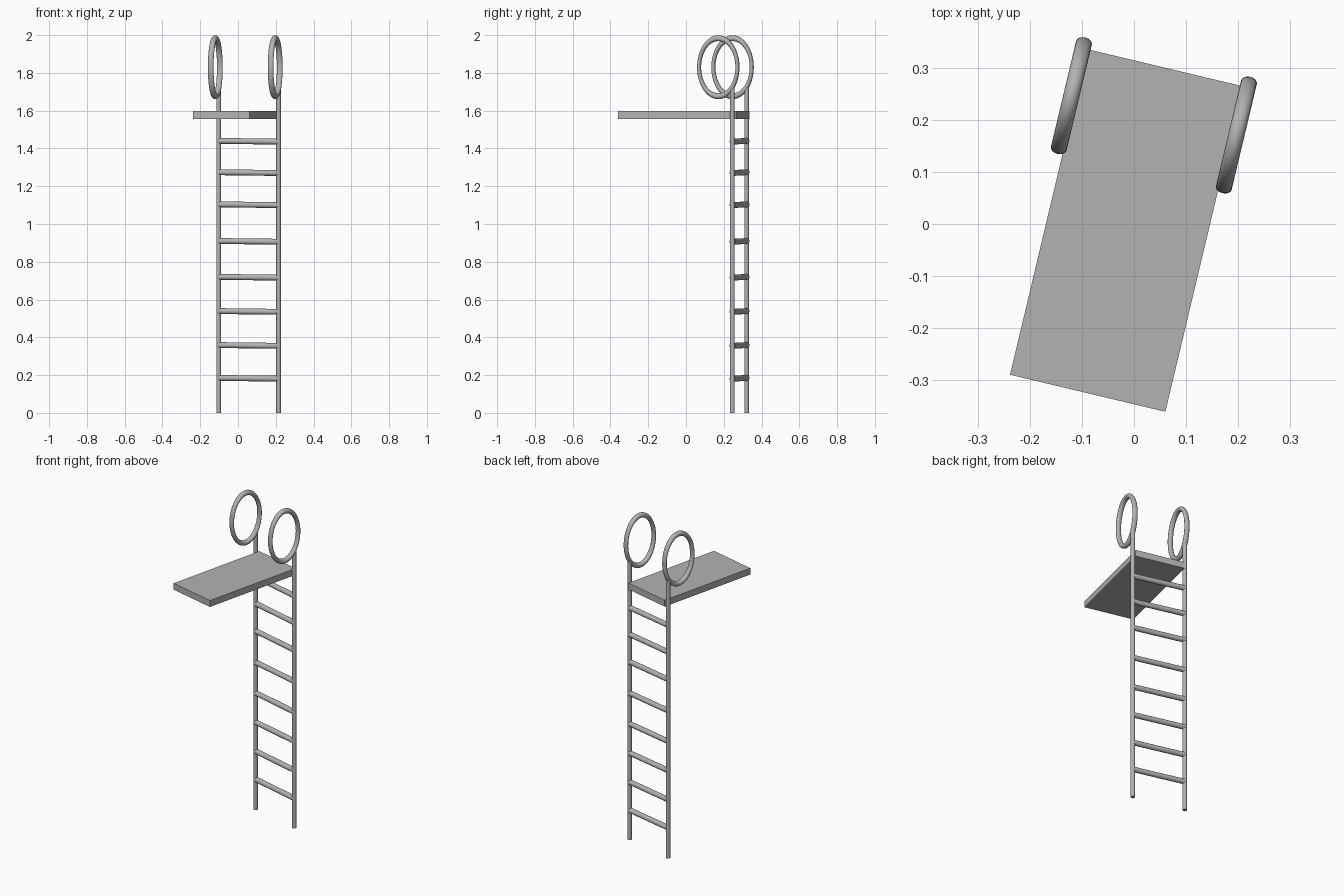
import bpy
from math import radians, pi
from mathutils import Matrix, Vector

cube = bpy.data.objects.get("Cube")
if cube:
    bpy.data.objects.remove(cube, do_unlink=True)

# Single grey colour
grey = bpy.data.materials.new("plain grey")
grey.use_nodes = True
colour = (0.45, 0.45, 0.45, 1)
grey.diffuse_color = colour
grey.node_tree.nodes["Principled BSDF"].inputs["Base Color"].default_value = colour

# The whole tower is turned a little about the vertical
FRAME = Matrix.Translation((-0.0145, -0.0125, 0)) @ Matrix.Rotation(radians(-13.4), 4, "Z")
SIDE = 0.163      # half the distance between the poles
POLE_Y = 0.304    # pole position along the board


def finish(name, local, smooth=True):
    obj = bpy.context.object
    obj.name = name
    obj.data.materials.append(grey)
    if smooth:
        bpy.ops.object.shade_smooth_by_angle(angle=radians(40))
    obj.matrix_world = FRAME @ local
    return obj


def rod(name, start, end, radius):
    a, b = Vector(start), Vector(end)
    bpy.ops.mesh.primitive_cylinder_add(vertices=24, radius=radius, depth=(b - a).length)
    turn = (b - a).to_track_quat("Z", "Y").to_matrix().to_4x4()
    return finish(name, Matrix.Translation((a + b) / 2) @ turn)


# Diving board
bpy.ops.mesh.primitive_cube_add(size=1)
finish("board", Matrix.Translation((0, 0, 1.577)) @ Matrix.Diagonal((0.307, 0.643, 0.04, 1)), False)

# Poles with an oval grab ring on top of each
for side, sign in (("left", 1), ("right", -1)):
    x = sign * SIDE
    rod(side + "_pole", (x, POLE_Y, 0), (x, POLE_Y, 1.72), 0.0125)
    bpy.ops.mesh.primitive_torus_add(major_segments=64, minor_segments=16,
                                     major_radius=0.1535, minor_radius=0.0155)
    finish(side + "_grab_ring",
           Matrix.Translation((x, 0.2275, 1.83)) @ Matrix.Diagonal((1, 0.68, 1, 1))
           @ Matrix.Rotation(pi / 2, 4, "Y"))

# Ladder rungs, tipped slightly down to the left
for i, z in enumerate((0.183, 0.357, 0.537, 0.718, 0.908, 1.102, 1.272, 1.438)):
    rod(f"rung_{i + 1}", (-SIDE, POLE_Y, z + 0.002), (SIDE, POLE_Y, z - 0.002), 0.0155)
